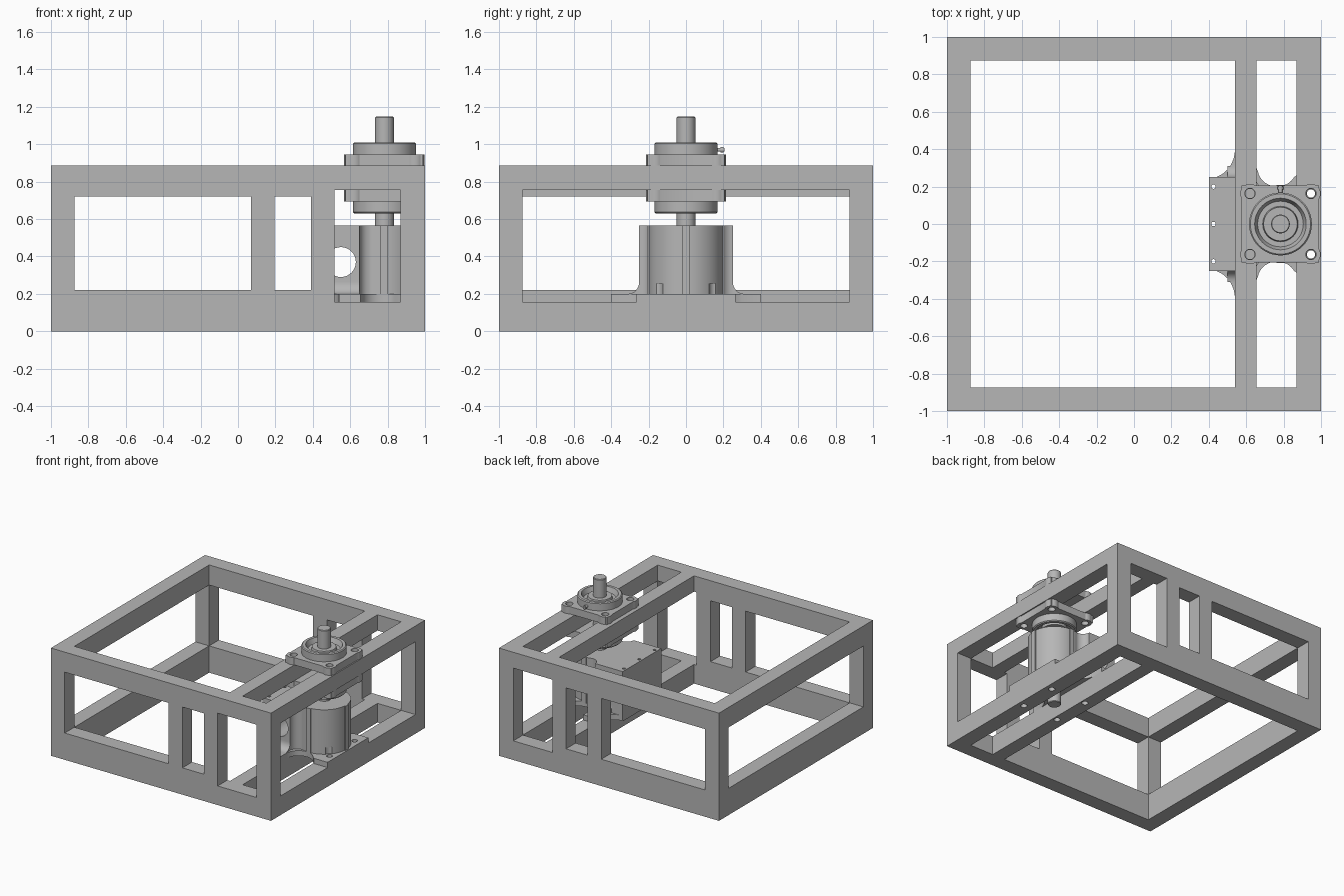
import bpy, bmesh, math
from mathutils import Vector, Matrix

if "Cube" in bpy.data.objects:
    bpy.data.objects.remove(bpy.data.objects["Cube"])

GREY = (0.47, 0.47, 0.47, 1)
steel = bpy.data.materials.new("steel_grey")
steel.use_nodes = True
steel.diffuse_color = GREY
steel.node_tree.nodes["Principled BSDF"].inputs["Base Color"].default_value = GREY

AX = 0.783            # shaft axis x
BOLT = 0.163          # bolt offset from the axis
H = 0.885             # frame height
LOW, HIGH = 0.157, 0.755   # heights of the beams carrying the drive
corners = [(AX + sx * BOLT, sy * BOLT) for sx in (-1, 1) for sy in (-1, 1)]


def finish(bm, name):
    bmesh.ops.recalc_face_normals(bm, faces=bm.faces)
    mesh = bpy.data.meshes.new(name)
    bm.to_mesh(mesh)
    bm.free()
    mesh.materials.append(steel)
    ob = bpy.data.objects.new(name, mesh)
    bpy.context.collection.objects.link(ob)
    return ob


def box(name, x0, x1, y0, y1, z0, z1):
    bm = bmesh.new()
    bmesh.ops.create_cube(bm, size=1)
    for v in bm.verts:
        v.co = Vector((x1 if v.co.x > 0 else x0,
                       y1 if v.co.y > 0 else y0,
                       z1 if v.co.z > 0 else z0))
    return finish(bm, name)


def rod(name, x, y, r, z0, z1, seg=32):
    bm = bmesh.new()
    bmesh.ops.create_cone(bm, cap_ends=True, segments=seg, radius1=r, radius2=r,
                          depth=z1 - z0,
                          matrix=Matrix.Translation((x, y, (z0 + z1) / 2)))
    return finish(bm, name)


def rod_y(name, x, z, r, y0, y1):
    ob = rod(name, 0, 0, r, y0, y1)
    ob.data.transform(Matrix.Translation((x, 0, z)) @ Matrix.Rotation(-math.pi / 2, 4, 'X'))
    return ob


def prism(name, pts, vec):
    # extrude a closed outline of 3D points along a vector
    bm = bmesh.new()
    face = bm.faces.new([bm.verts.new(p) for p in pts])
    out = bmesh.ops.extrude_face_region(bm, geom=[face])["geom"]
    bmesh.ops.translate(bm, vec=vec, verts=[v for v in out if isinstance(v, bmesh.types.BMVert)])
    return finish(bm, name)


def lathe(name, prof, seg=48):
    bm = bmesh.new()
    vs = [bm.verts.new((r, 0, z)) for r, z in prof]
    es = [bm.edges.new(p) for p in zip(vs, vs[1:])]
    bmesh.ops.spin(bm, geom=vs + es, cent=(0, 0, 0), axis=(0, 0, 1),
                   angle=math.tau, steps=seg, use_duplicate=False)
    bmesh.ops.remove_doubles(bm, verts=bm.verts, dist=1e-5)
    ob = finish(bm, name)
    ob.data.transform(Matrix.Translation((AX, 0, 0)))
    return ob


def combine(ob, others, op='DIFFERENCE'):
    bpy.context.view_layer.objects.active = ob
    for other in others:
        m = ob.modifiers.new("bool", 'BOOLEAN')
        m.operation, m.object, m.solver = op, other, 'EXACT'
        bpy.ops.object.modifier_apply(modifier=m.name)
        bpy.data.objects.remove(other)


def arc(cx, cy, rx, ry, a0, a1, n=10):
    return [(cx + rx * math.cos(math.radians(a0 + (a1 - a0) * i / n)),
             cy + ry * math.sin(math.radians(a0 + (a1 - a0) * i / n))) for i in range(n + 1)]


def mirrored(half, z):
    # half outline at y > 0, completed across y = 0
    pts = half + [(x, -y) for x, y in reversed(half)]
    return [(x, y, z) for x, y in pts]


# frame: a block with its bays cut out
frame = box("frame", -1, 1, -1, 1, 0, H)
inn = 0.875
combine(frame, [
    box("cut", -inn, 0.54, -inn, inn, -1, 2),          # large bay
    box("cut", 0.655, 0.87, -inn, inn, -1, 2),         # drive bay
    box("cut", 0.515, 2, -inn, inn, LOW, HIGH),        # right side window
    box("cut", -2, -0.8, -inn, inn, 0.22, 0.72),       # left side window
    box("cut", -inn, 0.07, -2, 2, 0.22, 0.72),         # front and back windows
    box("cut", 0.195, 0.39, -2, 2, 0.22, 0.72),
    box("cut", 0.515, 0.87, -2, 2, LOW, HIGH),
] + [rod("cut", x, y, 0.025, -1, 2, 20) for x, y in corners])

# gearbox: flared foot, body with a round drive side, ribs
foot_half = (arc(0.4, 0.4, 0.14, 0.155, -90, 0) + [(0.655, 0.4), (0.655, 0.3)]
             + arc(0.765, 0.3, 0.105, 0.1, 190, 330) + [(0.875, 0.265), (1, 0.265)])
gearbox = prism("gearbox", mirrored(foot_half, LOW), (0, 0, 0.043))
body_half = ([(0.4, 0.25), (0.65, 0.25)] + arc(0.71, 0.25, 0.06, 0.06, 180, 260, 6)
             + arc(AX, 0, 0.2, 0.2, 110, 4, 24))
parts = [prism("body", mirrored(body_half, LOW + 0.01), (0, 0, 0.565 - LOW - 0.01)),
         box("rib", AX, AX + 0.208, -0.02, 0.02, 0.19, 0.565),
         box("rib", AX - 0.02, AX + 0.02, -0.208, 0.208, 0.19, 0.565)]
for s in (-1, 1):
    fillet = [(0.5, s * y, z) for y, z in
              [(0.24, 0.19), (0.31, 0.19)] + arc(0.31, 0.265, 0.06, 0.065, 270, 180, 8)
              + [(0.24, 0.265)]]
    parts.append(prism("fillet", fillet, (0.15, 0, 0)))
combine(gearbox, parts, 'UNION')
cuts = [rod_y("cut", 0.55, 0.37, 0.08, -1, 1)]
cuts += [rod("cut", x, y, 0.022, 0, 0.25, 20) for x, y in corners]
cuts += [rod("cut", x, y, 0.04, 0.2, 0.255, 20) for x, y in corners if x > AX]
cuts += [rod("cut", 0.425, y, 0.012, 0, 1, 12) for y in (-0.2, 0, 0.2)]
combine(gearbox, cuts)

# flange bearings above and below the top beams
smooth = [gearbox, frame]
for name, base, d in (("upper", H, 1), ("lower", HIGH, -1)):
    z0, z1 = sorted((base, base + d * 0.06))
    flange = box(name + "_bearing_flange", AX - 0.207, AX + 0.207, -0.205, 0.205, z0, z1)
    combine(flange, [rod("boss", x, y, 0.052, z0, z1) for x, y in corners], 'UNION')
    combine(flange, [rod("cut", x, y, 0.028, z0 - 1, z1 + 1, 20) for x, y in corners])
    prof = [(0, 0.01), (0.168, 0.01), (0.168, 0.118), (0.161, 0.125), (0.138, 0.125),
            (0.122, 0.085), (0.095, 0.085), (0.09, 0.11), (0, 0.11)]
    ring = lathe(name + "_bearing_ring", [(r, base + d * h) for r, h in prof])
    smooth += [flange, ring]

# grease nipple and drive shaft
smooth.append(rod_y("grease_nipple_stem", AX, 0.97, 0.01, 0.15, 0.205))
smooth.append(rod_y("grease_nipple_head", AX, 0.97, 0.015, 0.185, 0.2))
smooth.append(lathe("drive_shaft", [(0, 0), (0.046, 0), (0.05, 0.005), (0.05, 1.142),
                                    (0.046, 1.147), (0, 1.147)]))

bpy.ops.object.select_all(action='DESELECT')
for ob in smooth:
    ob.select_set(True)
bpy.context.view_layer.objects.active = frame
bpy.ops.object.shade_smooth_by_angle(angle=math.radians(30))
